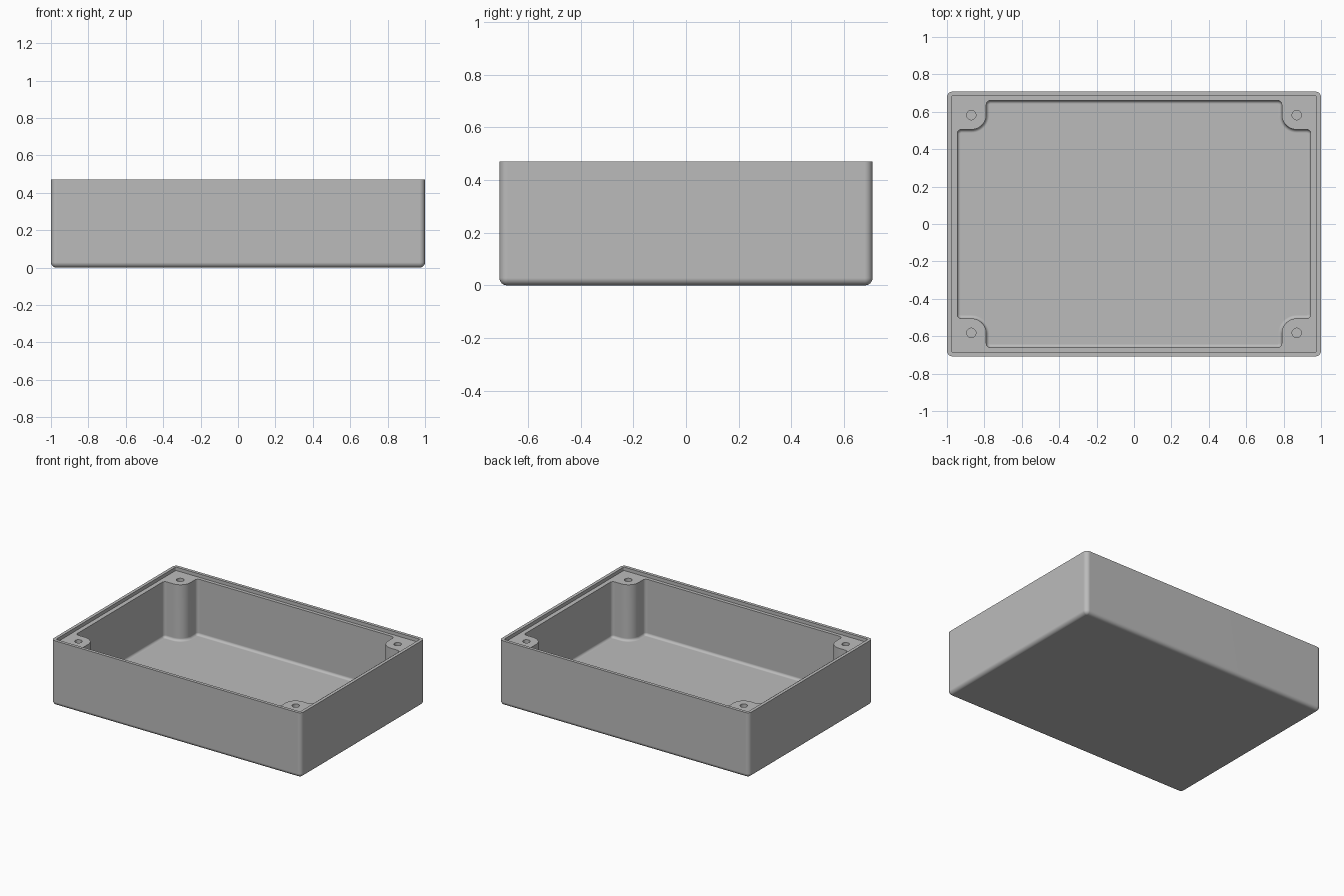
import bpy, bmesh
from math import sin, cos, pi, radians

cube = bpy.data.objects.get("Cube")
if cube:
    bpy.data.objects.remove(cube, do_unlink=True)

# Main dimensions
HX, HY, TOP = 1.0, 0.708, 0.47
LEDGE, FLOOR = 0.445, 0.04
CAV_X, CAV_Y = 0.945, 0.66
POST_X, POST_Y, POST_R = 0.87, 0.585, 0.08
HOLE_R, HOLE_DEPTH = 0.025, 0.3
EDGE, FILLET, CORNER = 0.028, 0.018, 0.022
STEPS = 6


def arc(cx, cy, r, a0, a1, n=STEPS):
    angles = [radians(a0 + (a1 - a0) * i / n) for i in range(n + 1)]
    return [(cx + r * cos(a), cy + r * sin(a)) for a in angles]


def four_fold(quad):
    """Mirror a first-quadrant outline into a closed loop."""
    back = quad[::-1]
    return (quad + [(-x, y) for x, y in back]
            + [(-x, -y) for x, y in quad] + [(x, -y) for x, y in back])


def rounded_rect(hx, hy, r):
    return four_fold(arc(hx - r, hy - r, r, 0, 90))


def cavity(inset):
    """Inner outline, stepping round a screw post in each corner."""
    r = CORNER - inset
    x, y = CAV_X - CORNER, CAV_Y - CORNER
    px, py = POST_X - POST_R - CORNER, POST_Y - POST_R - CORNER
    return four_fold(arc(x, py, r, 0, 90)
                     + arc(POST_X, POST_Y, POST_R + inset, 270, 180, 12)
                     + arc(px, y, r, 0, 90))


bm = bmesh.new()


def ring(points, z):
    return [bm.verts.new((x, y, z)) for x, y in points]


def loft(rings):
    for a, b in zip(rings, rings[1:]):
        n = len(a)
        for i in range(n):
            j = (i + 1) % n
            bm.faces.new((a[i], a[j], b[j], b[i]))


def loop_edges(r):
    return [bm.edges.get((r[i - 1], r[i])) for i in range(len(r))]


quarter = [i * pi / 2 / STEPS for i in range(STEPS + 1)]

# Outer shell with a rounded bottom edge, rim and lip
shell = []
for a in quarter:
    d = EDGE * (1 - sin(a))
    shell.append(ring(rounded_rect(HX - d, HY - d, EDGE + 0.002 - d),
                      EDGE * (1 - cos(a))))
shell.append(ring(rounded_rect(HX, HY, EDGE + 0.002), TOP))
shell.append(ring(rounded_rect(HX - 0.023, HY - 0.023, 0.008), TOP))
shell.append(ring(rounded_rect(HX - 0.023, HY - 0.023, 0.008), LEDGE))
loft(shell)
bm.faces.new(shell[0])

# Cavity walls, posts and filleted floor
inner = [ring(cavity(0), LEDGE)]
for a in quarter:
    inner.append(ring(cavity(FILLET * (1 - cos(a))),
                      FLOOR + FILLET * (1 - sin(a))))
loft(inner)
bm.faces.new(inner[-1])

# Blind screw holes
borders = loop_edges(shell[-1]) + loop_edges(inner[0])
for sx in (-1, 1):
    for sy in (-1, 1):
        circle = arc(sx * POST_X, sy * (POST_Y - 0.003), HOLE_R, 0, 360, 24)[:-1]
        hole = [ring(circle, LEDGE), ring(circle, LEDGE - HOLE_DEPTH)]
        loft(hole)
        bm.faces.new(hole[1])
        borders += loop_edges(hole[0])

# Ledge and post tops
bmesh.ops.triangle_fill(bm, edges=borders, use_beauty=True, normal=(0, 0, 1))
bmesh.ops.recalc_face_normals(bm, faces=bm.faces[:])

mesh = bpy.data.meshes.new("enclosure_base")
bm.to_mesh(mesh)
bm.free()
box = bpy.data.objects.new("enclosure_base", mesh)
bpy.context.collection.objects.link(box)

# Plain grey material
grey = bpy.data.materials.new("plain_grey")
grey.use_nodes = True
colour = (0.5, 0.5, 0.5, 1)
grey.diffuse_color = colour
grey.node_tree.nodes["Principled BSDF"].inputs["Base Color"].default_value = colour
mesh.materials.append(grey)

# Smooth fillets, crisp rims
bpy.ops.object.select_all(action="DESELECT")
box.select_set(True)
bpy.context.view_layer.objects.active = box
bpy.ops.object.shade_smooth_by_angle(angle=radians(30))
weighted = box.modifiers.new("flat_sides", "WEIGHTED_NORMAL")
weighted.keep_sharp = True
